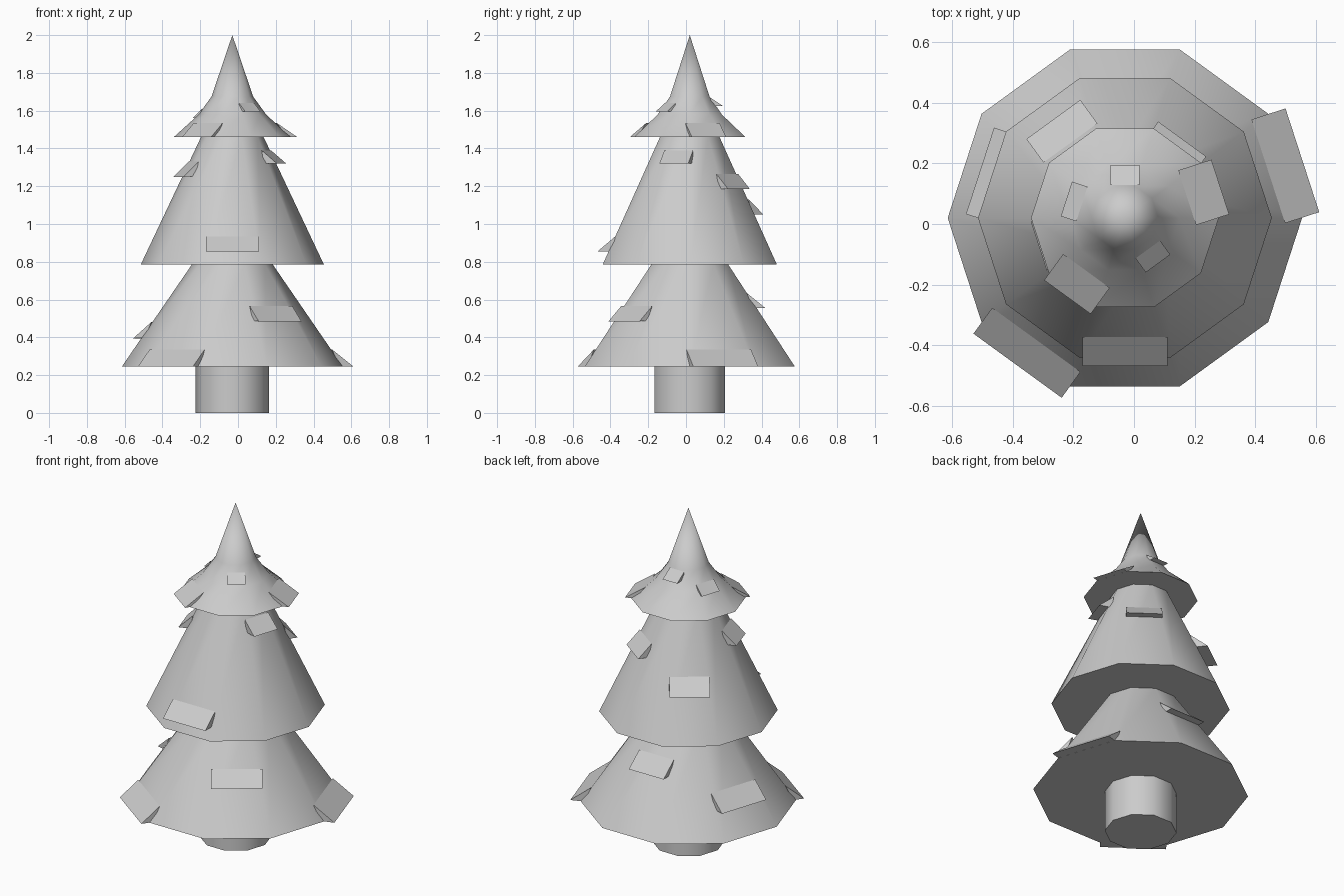
import bpy, bmesh, math

if "Cube" in bpy.data.objects:
    bpy.data.objects.remove(bpy.data.objects["Cube"])

CX, CY, SIDES = -0.03, 0.02, 10
APO = math.cos(math.pi / SIDES)


def finish(name, bm):
    bmesh.ops.recalc_face_normals(bm, faces=bm.faces)
    me = bpy.data.meshes.new(name)
    bm.to_mesh(me)
    bm.free()
    ob = bpy.data.objects.new(name, me)
    bpy.context.collection.objects.link(ob)
    ob.location = (CX, CY, 0)
    bpy.ops.object.select_all(action='DESELECT')
    bpy.context.view_layer.objects.active = ob
    ob.select_set(True)
    bpy.ops.object.shade_smooth_by_angle(angle=math.radians(40))
    return ob


def lathe(name, profile):
    """Closed ten-sided solid from (radius, z) points; radius 0 makes a tip."""
    bm = bmesh.new()
    rings = []
    for r, z in profile:
        if r == 0:
            rings.append([bm.verts.new((0, 0, z))] * SIDES)
        else:
            rings.append([bm.verts.new((r * math.cos(i * math.tau / SIDES),
                                        r * math.sin(i * math.tau / SIDES), z))
                          for i in range(SIDES)])
    for a, b in zip(rings, rings[1:]):
        for i in range(SIDES):
            j = (i + 1) % SIDES
            bm.faces.new(list(dict.fromkeys((a[i], a[j], b[j], b[i]))))
    bm.faces.new(rings[0])
    if profile[-1][0]:
        bm.faces.new(rings[-1])
    return finish(name, bm)


def surface(profile, z):
    """Distance from the axis to the middle of a flat side at height z."""
    for (r0, z0), (r1, z1) in zip(profile, profile[1:]):
        if z0 <= z <= z1:
            return APO * (r0 + (r1 - r0) * (z - z0) / (z1 - z0))
    return APO * profile[0][0]


def flaps(name, profile, specs):
    """Wedge-shaped bough tips: (side angle, lip z, lip distance, half width, height)."""
    bm = bmesh.new()
    for deg, z, out, w, h in specs:
        a = math.radians(deg)
        n, t = (math.cos(a), math.sin(a)), (-math.sin(a), math.cos(a))
        section = [(out, z), (surface(profile, z + h), z + h),
                   (surface(profile, z) - 0.02, z + 0.001)]
        ends = [[bm.verts.new((n[0] * d + t[0] * s, n[1] * d + t[1] * s, q))
                 for d, q in section] for s in (-w, w)]
        bm.faces.new(ends[0])
        bm.faces.new(ends[1])
        for i in range(3):
            j = (i + 1) % 3
            bm.faces.new((ends[0][i], ends[0][j], ends[1][j], ends[1][i]))
    return finish(name, bm)


# Trunk
lathe("trunk", [(0.195, 0), (0.195, 0.25)])

# Bough tiers
lower = [(0.585, 0.245), (0.213, 0.787)]
middle = [(0.485, 0.785), (0.165, 1.462)]
upper = [(0.31, 1.46), (0.18, 1.578), (0.11, 1.675), (0, 2.0)]
lathe("lower_boughs", lower)
lathe("middle_boughs", middle)
lathe("upper_boughs", upper)

# Raised bough tips on each tier
flaps("lower_bough_tips", lower, [
    (18, 0.245, 0.616, 0.18, 0.09), (234, 0.245, 0.603, 0.18, 0.09),
    (162, 0.395, 0.503, 0.15, 0.085), (306, 0.485, 0.43, 0.14, 0.08),
    (90, 0.555, 0.40, 0.115, 0.08)])
flaps("middle_bough_tips", middle, [
    (270, 0.855, 0.488, 0.14, 0.08), (342, 1.32, 0.274, 0.08, 0.07),
    (198, 1.25, 0.299, 0.085, 0.08), (126, 1.05, 0.402, 0.11, 0.08),
    (54, 1.185, 0.322, 0.098, 0.08)])
flaps("upper_bough_tips", upper, [
    (18, 1.46, 0.331, 0.095, 0.075), (234, 1.46, 0.323, 0.095, 0.075),
    (90, 1.625, 0.175, 0.048, 0.045), (162, 1.56, 0.203, 0.06, 0.05),
    (306, 1.595, 0.186, 0.05, 0.045)])
